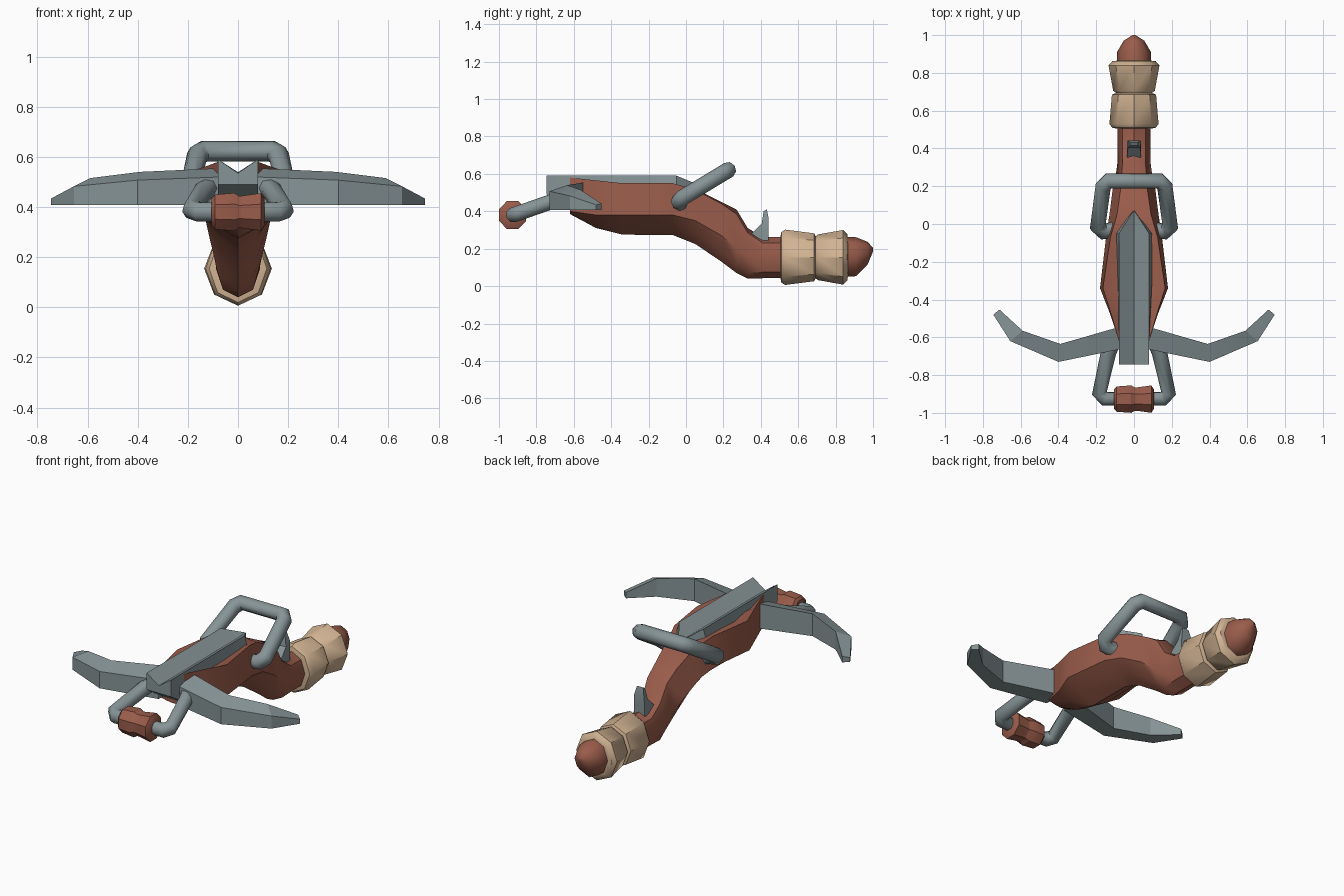
import bpy, bmesh, math
from mathutils import Vector

cube = bpy.data.objects.get("Cube")
if cube:
    bpy.data.objects.remove(cube, do_unlink=True)


def material(name, rgb):
    m = bpy.data.materials.new(name)
    m.use_nodes = True
    m.diffuse_color = (*rgb, 1)
    m.node_tree.nodes["Principled BSDF"].inputs["Base Color"].default_value = (*rgb, 1)
    return m


WOOD = material("red brown wood", (0.32, 0.107, 0.07))
STEEL = material("grey steel", (0.24, 0.295, 0.305))
CLOTH = material("tan wrap", (0.64, 0.45, 0.29))


def finish(name, mesh, mat, angle):
    mesh.materials.clear()
    mesh.materials.append(mat)
    for p in mesh.polygons:
        p.use_smooth = True
    mesh.set_sharp_from_angle(angle=math.radians(angle))
    ob = bpy.data.objects.new(name, mesh)
    bpy.context.collection.objects.link(ob)
    return ob


def loft(name, rings, mat, angle=35):
    """Skin a row of closed rings and cap both ends."""
    bm = bmesh.new()
    rows = [[bm.verts.new(p) for p in ring] for ring in rings]
    n = len(rows[0])
    for a, b in zip(rows, rows[1:]):
        for i in range(n):
            j = (i + 1) % n
            bm.faces.new((a[i], a[j], b[j], b[i]))
    bm.faces.new(rows[0])
    bm.faces.new(rows[-1])
    bmesh.ops.remove_doubles(bm, verts=bm.verts, dist=0.0005)
    bmesh.ops.recalc_face_normals(bm, faces=bm.faces)
    mesh = bpy.data.meshes.new(name)
    bm.to_mesh(mesh)
    bm.free()
    return finish(name, mesh, mat, angle)


def oval(y, rx, rz, zc):
    return [(rx * math.sin(i * math.pi / 4), y, zc + rz * math.cos(i * math.pi / 4))
            for i in range(8)]


def tube(name, half_path, radius, mat):
    """Round bar along a path mirrored across x = 0."""
    pts = half_path + [(-x, y, z) for x, y, z in reversed(half_path)]
    cu = bpy.data.curves.new(name, "CURVE")
    cu.dimensions = "3D"
    cu.bevel_depth = radius
    cu.bevel_resolution = 2
    cu.use_fill_caps = True
    sp = cu.splines.new("POLY")
    sp.points.add(len(pts) - 1)
    for p, co in zip(sp.points, pts):
        p.co = (*co, 1)
    tmp = bpy.data.objects.new(name + "_path", cu)
    bpy.context.collection.objects.link(tmp)
    deps = bpy.context.evaluated_depsgraph_get()
    mesh = bpy.data.meshes.new_from_object(tmp.evaluated_get(deps))
    bpy.data.objects.remove(tmp, do_unlink=True)
    return finish(name, mesh, mat, 50)


# Stock: keeled front that blends into the round rear grip
def stock_ring(y, ztop, zcor, wcor, zmid, wmid, zlow, wlow, zbot):
    half = [(wcor, zcor), (wmid, zmid), (wlow, zlow)]
    return ([(0, y, ztop)] + [(x, y, z) for x, z in half] + [(0, y, zbot)]
            + [(-x, y, z) for x, z in reversed(half)])


stock = [
    stock_ring(-0.62, 0.50, 0.58, 0.08, 0.40, 0.08, 0.39, 0.04, 0.385),
    stock_ring(-0.48, 0.50, 0.565, 0.12, 0.38, 0.125, 0.34, 0.06, 0.31),
    stock_ring(-0.34, 0.50, 0.55, 0.165, 0.38, 0.18, 0.325, 0.09, 0.275),
    stock_ring(-0.07, 0.52, 0.55, 0.125, 0.38, 0.148, 0.32, 0.08, 0.273),
    stock_ring(0.05, 0.52, 0.515, 0.09, 0.35, 0.13, 0.28, 0.075, 0.225),
    stock_ring(0.19, 0.45, 0.44, 0.07, 0.27, 0.112, 0.185, 0.07, 0.13),
    stock_ring(0.27, 0.41, 0.385, 0.065, 0.20, 0.095, 0.115, 0.06, 0.07),
    stock_ring(0.33, 0.31, 0.285, 0.06, 0.16, 0.087, 0.07, 0.06, 0.04),
    oval(0.41, 0.087, 0.11, 0.152),
    oval(0.53, 0.087, 0.11, 0.152),
]
loft("stock", stock, WOOD, 42)

# Pommel at the end of the grip
loft("pommel", [oval(0.84, 0.09, 0.108, 0.157), oval(0.91, 0.09, 0.104, 0.157),
                oval(0.97, 0.055, 0.062, 0.175), oval(1.0, 0.008, 0.01, 0.195)], WOOD, 60)

# Two flared wraps around the grip
wraps = {
    "front_wrap": [(0.505, 0.09, 0.11), (0.51, 0.115, 0.135), (0.53, 0.13, 0.148),
                   (0.685, 0.117, 0.128), (0.695, 0.09, 0.11)],
    "rear_wrap": [(0.69, 0.09, 0.11), (0.705, 0.11, 0.122), (0.84, 0.135, 0.146),
                  (0.862, 0.115, 0.125), (0.865, 0.09, 0.108)],
}
for name, prof in wraps.items():
    loft(name, [oval(y, rx, rz, 0.154) for y, rx, rz in prof], CLOTH, 40)


# Rail with a V groove, pointed at the rear
def rail_ring(y, w, wb, top, groove, base):
    return [(0, y, groove), (w, y, top), (wb, y, base),
            (-wb, y, base), (-w, y, top)]


loft("rail", [rail_ring(-0.745, 0.08, 0.08, 0.59, 0.535, 0.49),
              rail_ring(-0.62, 0.08, 0.08, 0.59, 0.535, 0.41),
              rail_ring(-0.60, 0.08, 0.083, 0.59, 0.535, 0.49),
              rail_ring(-0.05, 0.08, 0.108, 0.59, 0.535, 0.49),
              rail_ring(0.07, 0.002, 0.004, 0.54, 0.538, 0.49)], STEEL, 20)

# Swept bow limbs: front xy, rear xy, front and rear top heights
limb = [((0.06, -0.66), (0.06, -0.54), 0.52, 0.555),
        ((0.40, -0.73), (0.39, -0.635), 0.507, 0.54),
        ((0.655, -0.62), (0.59, -0.565), 0.482, 0.515),
        ((0.745, -0.48), (0.712, -0.453), 0.434, 0.442)]
for side, s in (("left", 1), ("right", -1)):
    rings = [[(s * f[0], f[1], 0.407), (s * f[0], f[1], zf),
              (s * r[0], r[1], zr), (s * r[0], r[1], 0.407)] for f, r, zf, zr in limb]
    loft(side + "_limb", rings, STEEL, 20)

# Front stirrup and its turned handle
tube("stirrup", [(0.10, -0.60, 0.49), (0.135, -0.68, 0.465), (0.183, -0.895, 0.39),
                 (0.155, -0.925, 0.38)], 0.041, STEEL)
handle = [(-0.105, 0.055), (-0.092, 0.071), (-0.015, 0.077), (0.003, 0.066),
          (0.018, 0.066), (0.092, 0.077), (0.105, 0.055)]
loft("stirrup_handle",
     [[(x, -0.927 + r * math.sin((i + 0.5) * math.pi / 4) * 1.02,
        0.38 + r * math.cos((i + 0.5) * math.pi / 4) * 1.06) for i in range(8)]
      for x, r in handle], WOOD, 35)

# Cocking lever loop above the stock
tube("cocking_lever", [(0.10, -0.03, 0.44), (0.165, -0.04, 0.45), (0.192, -0.015, 0.475),
                       (0.163, 0.20, 0.605), (0.135, 0.228, 0.622)], 0.043, STEEL)

# Curved trigger: front y and z, rear y and z, half width
trigger = [(0.33, 0.26, 0.44, 0.24, 0.036), (0.37, 0.30, 0.44, 0.30, 0.036),
           (0.405, 0.335, 0.442, 0.36, 0.032), (0.415, 0.40, 0.432, 0.41, 0.02)]
loft("trigger", [[(-w, a, b), (w, a, b), (w, c, d), (-w, c, d)]
                 for a, b, c, d, w in trigger], STEEL, 30)
